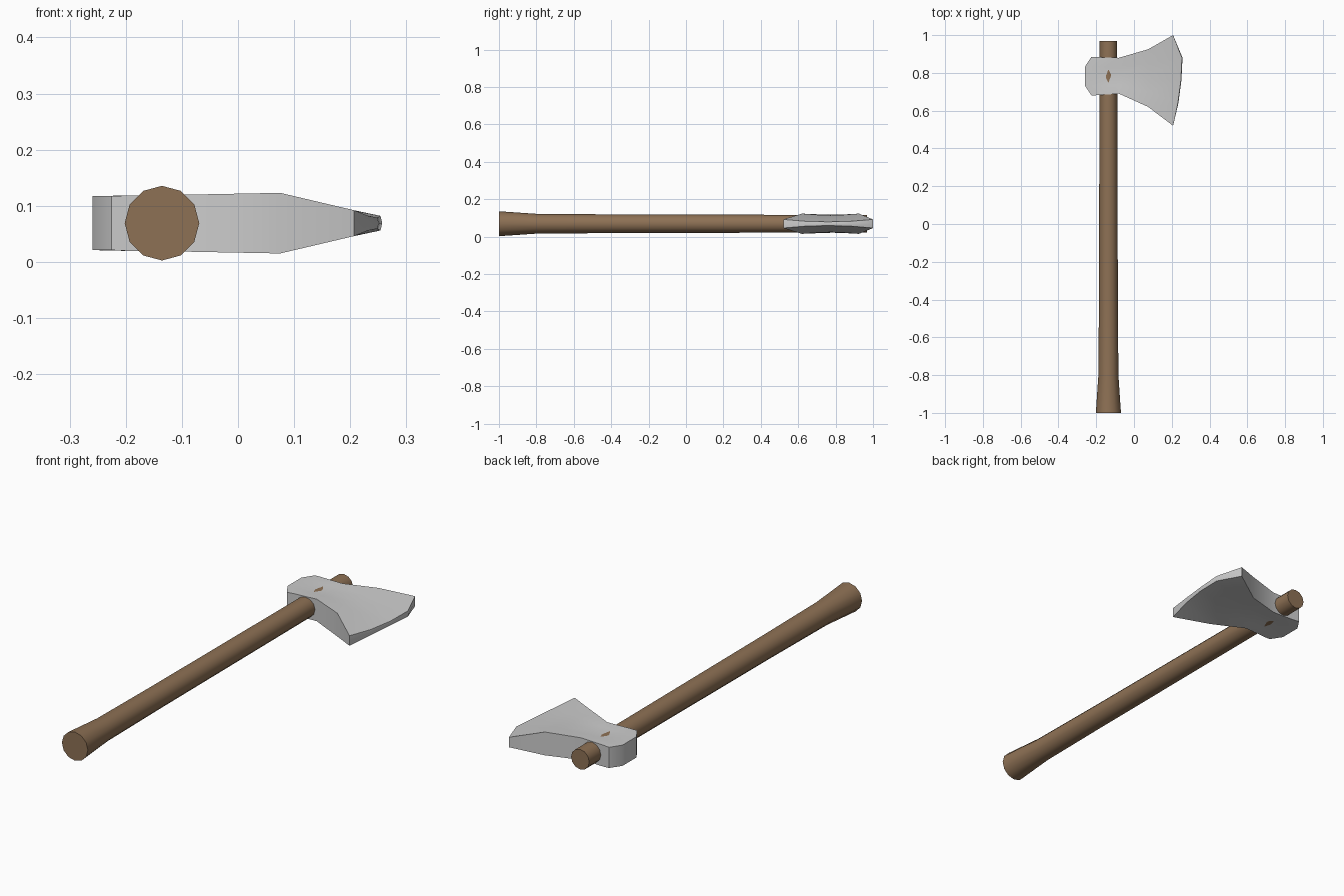
import bpy, bmesh, math

if "Cube" in bpy.data.objects:
    bpy.data.objects.remove(bpy.data.objects["Cube"])

CX, CZ = -0.1355, 0.069


def finish(name, bm, angle, color=None):
    bmesh.ops.recalc_face_normals(bm, faces=bm.faces)
    me = bpy.data.meshes.new(name)
    bm.to_mesh(me)
    bm.free()
    ob = bpy.data.objects.new(name, me)
    bpy.context.collection.objects.link(ob)
    if color:
        mat = bpy.data.materials.new(name + "_material")
        mat.diffuse_color = color
        mat.use_nodes = True
        mat.node_tree.nodes["Principled BSDF"].inputs["Base Color"].default_value = mat.diffuse_color
        me.materials.append(mat)
    bpy.ops.object.select_all(action='DESELECT')
    ob.select_set(True)
    bpy.context.view_layer.objects.active = ob
    bpy.ops.object.shade_smooth_by_angle(angle=math.radians(angle))
    return ob


# Handle: twelve-sided lathe along y, flared at the butt
bm = bmesh.new()
rings = []
for y, r in [(-1.0, 0.0665), (-0.8, 0.053), (-0.4, 0.050), (0.4, 0.048), (0.968, 0.0465)]:
    rings.append([bm.verts.new((CX + r * math.cos(k * math.pi / 6), y,
                                CZ + r * math.sin(k * math.pi / 6))) for k in range(12)])
for a, b in zip(rings, rings[1:]):
    for k in range(12):
        bm.faces.new((a[k], a[k - 1], b[k - 1], b[k]))
bm.faces.new(rings[0])
bm.faces.new(rings[-1])
finish("handle", bm, 50, (0.27, 0.165, 0.09, 1))

# Axe head: stations from poll to blade
# (x offsets bow the ends; y range; half thickness at rim, quarter and middle)
stations = [
    ((-0.225, -0.259, -0.259, -0.259, -0.225), 0.680, 0.885, (0.048, 0.048, 0.048)),
    ((-0.195,) * 5, 0.682, 0.884, (0.0495, 0.049, 0.048)),
    ((CX,) * 5, 0.686, 0.881, (0.050, 0.049, 0.042)),
    ((-0.08,) * 5, 0.690, 0.880, (0.051, 0.049, 0.047)),
    ((0.075,) * 5, 0.620, 0.925, (0.054, 0.048, 0.045)),
    ((0.207, 0.232, 0.248, 0.254, 0.207), 0.520, 1.000, (0.023, 0.013, 0.010)),
]
bm = bmesh.new()
grids = {1: [], -1: []}
for side in grids:
    for xs, lo, hi, h in stations:
        half = (h[0], h[1], h[2], h[1], h[0])
        grids[side].append([bm.verts.new((xs[i], lo + (hi - lo) * i / 4, CZ + side * half[i]))
                            for i in range(5)])
    g = grids[side]
    for a, b in zip(g, g[1:]):
        for i in range(4):
            bm.faces.new((a[i], a[i + 1], b[i + 1], b[i]))
# Walls joining the two cheeks
t, u = grids[1], grids[-1]
for j in range(len(stations) - 1):
    for i in (0, 4):
        bm.faces.new((t[j][i], t[j + 1][i], u[j + 1][i], u[j][i]))
for i in range(4):
    bm.faces.new((t[0][i], t[0][i + 1], u[0][i + 1], u[0][i]))

# Cutting edge: thin ridge slightly ahead of the cheeks
ridge = [bm.verts.new((v.co.x + (0.003 if 0 < i < 4 else 0), v.co.y, CZ))
         for i, v in enumerate(t[-1])]
for g in (t, u):
    for i in range(4):
        bm.faces.new((g[-1][i], g[-1][i + 1], ridge[i + 1], ridge[i]))
for i in (0, 4):
    bm.faces.new((t[-1][i], ridge[i], u[-1][i]))
bmesh.ops.remove_doubles(bm, verts=bm.verts, dist=0.0001)
# Drop the zero-area triangles at the blade tips and close the rims
bmesh.ops.dissolve_degenerate(bm, edges=bm.edges, dist=0.0001)
finish("axe_head", bm, 40)
